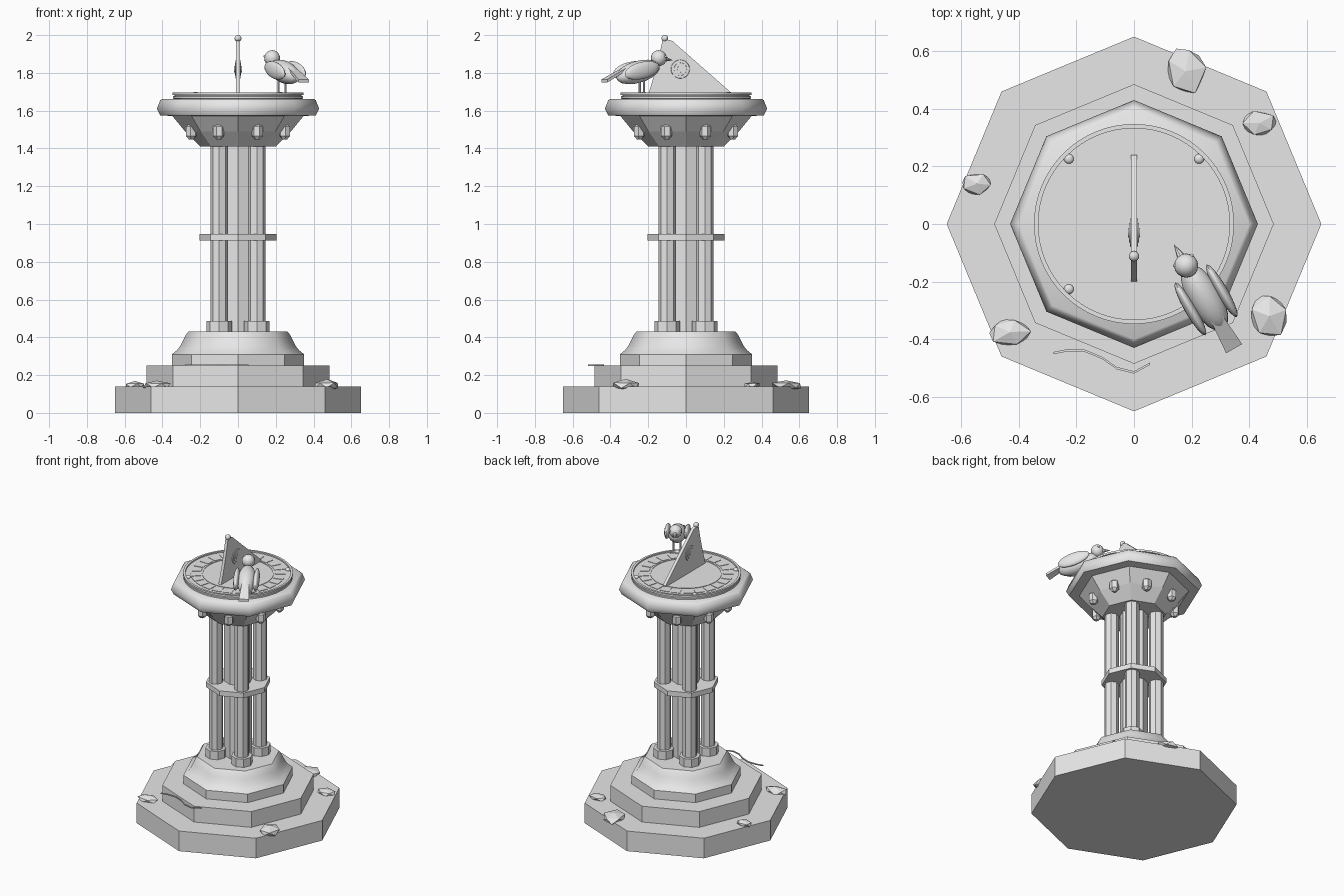
import bpy, bmesh, math, random
from mathutils import Vector, Matrix, Euler

if "Cube" in bpy.data.objects:
    bpy.data.objects.remove(bpy.data.objects["Cube"])

random.seed(4)
stone = bpy.data.materials.new("grey stone")
stone.diffuse_color = (0.8, 0.8, 0.8, 1)
stone.use_nodes = True
stone.node_tree.nodes["Principled BSDF"].inputs["Base Color"].default_value = stone.diffuse_color


def finish(name, bm, smooth=0):
    bmesh.ops.recalc_face_normals(bm, faces=bm.faces)
    me = bpy.data.meshes.new(name)
    bm.to_mesh(me)
    bm.free()
    me.materials.append(stone)
    ob = bpy.data.objects.new(name, me)
    bpy.context.collection.objects.link(ob)
    if smooth:
        bpy.ops.object.select_all(action='DESELECT')
        ob.select_set(True)
        bpy.context.view_layer.objects.active = ob
        bpy.ops.object.shade_smooth_by_angle(angle=math.radians(smooth))
    return ob


def lathe(name, profile, sides, smooth=0, at=(0, 0), turn=0):
    """Capped solid of revolution from (radius, height) pairs."""
    bm = bmesh.new()
    rings = []
    for r, z in profile:
        rings.append([bm.verts.new((at[0] + r * math.cos(turn + math.tau * i / sides),
                                    at[1] + r * math.sin(turn + math.tau * i / sides), z))
                      for i in range(sides)])
    for a, b in zip(rings, rings[1:]):
        for i in range(sides):
            j = (i + 1) % sides
            bm.faces.new((a[i], a[j], b[j], b[i]))
    bm.faces.new(rings[0])
    bm.faces.new(rings[-1])
    return finish(name, bm, smooth)


def ellipsoid(name, pos, size, rot=None, smooth=60, seg=16):
    bm = bmesh.new()
    m = Matrix.Translation(pos) @ (rot or Matrix()) @ Matrix.Diagonal((*size, 1))
    bmesh.ops.create_uvsphere(bm, u_segments=seg, v_segments=seg * 5 // 8, radius=1, matrix=m)
    return finish(name, bm, smooth)


def rod(name, a, b, r1, r2, sides=8, smooth=0):
    a, b = Vector(a), Vector(b)
    d = b - a
    bm = bmesh.new()
    m = Matrix.Translation((a + b) / 2) @ d.to_track_quat('Z', 'Y').to_matrix().to_4x4()
    bmesh.ops.create_cone(bm, cap_ends=True, segments=sides, radius1=r1, radius2=r2,
                          depth=d.length, matrix=m)
    return finish(name, bm, smooth)


def prism(name, outline, place, thick):
    """Extrude a 2D outline symmetrically; place(u, v, w) gives the 3D point."""
    bm = bmesh.new()
    a = [bm.verts.new(place(u, v, -thick / 2)) for u, v in outline]
    b = [bm.verts.new(place(u, v, thick / 2)) for u, v in outline]
    n = len(a)
    for i in range(n):
        bm.faces.new((a[i], a[(i + 1) % n], b[(i + 1) % n], b[i]))
    bm.faces.new(a)
    bm.faces.new(b)
    return finish(name, bm)


# Stepped octagonal base
lathe("base_lower_step", [(0.65, 0), (0.65, 0.14)], 8)
lathe("base_upper_step", [(0.485, 0.14), (0.485, 0.25)], 8)
lathe("plinth", [(0.35, 0.25), (0.35, 0.31)], 8)
lathe("plinth_bell", [(0.35, 0.31), (0.325, 0.33), (0.305, 0.355), (0.29, 0.385),
                      (0.275, 0.415), (0.262, 0.43)], 8, 50)

# Clustered shaft with collar
lathe("shaft_core", [(0.09, 0.43), (0.09, 1.42)], 8)
for sx in (-1, 1):
    for sy in (-1, 1):
        p = (0.1 * sx, 0.1 * sy)
        lathe("column", [(0.046, 0.43), (0.046, 1.42)], 8, at=p)
        lathe("column_foot", [(0.067, 0.43), (0.067, 0.487)], 8, at=p)
lathe("collar", [(0.205, 0.912), (0.205, 0.947)], 8)

# Flared capital with studs, and the table on top
lathe("capital", [(0.2, 1.41), (0.28, 1.49), (0.35, 1.575)], 8)
for k in range(8):
    t = math.radians(22.5 + 45 * k)
    lathe("capital_stud", [(0.014, 1.448), (0.03, 1.466), (0.03, 1.516), (0.014, 1.53)], 6,
          at=(0.268 * math.cos(t), 0.268 * math.sin(t)), turn=t)
lathe("table", [(0.35, 1.572), (0.412, 1.575), (0.43, 1.61), (0.412, 1.655), (0.4, 1.663)], 8, 50)

# Round dial with raised rim, rings, hour plates and rivets
lathe("dial", [(0.335, 1.66), (0.345, 1.665), (0.345, 1.675), (0.335, 1.68), (0.335, 1.686)], 64, 30)


def ring(name, r0, r1, z0, z1, seg=64):
    bm = bmesh.new()
    loops = [[bm.verts.new((r * math.cos(math.tau * i / seg), r * math.sin(math.tau * i / seg), z))
              for i in range(seg)] for r, z in ((r0, z0), (r1, z0), (r1, z1), (r0, z1))]
    for k in range(4):
        a, b = loops[k], loops[(k + 1) % 4]
        for i in range(seg):
            j = (i + 1) % seg
            bm.faces.new((a[i], a[j], b[j], b[i]))
    finish(name, bm, 30)


ring("dial_rim", 0.332, 0.347, 1.682, 1.695)
ring("dial_inner_ring", 0.221, 0.226, 1.684, 1.689)
for k in range(24):
    c, h = math.tau * (k + 0.5) / 24, math.tau / 24 * 0.38
    pts = [(r * math.cos(a), r * math.sin(a)) for r, a in
           ((0.236, c - h), (0.3, c - h), (0.3, c + h), (0.236, c + h))]
    prism("hour_plate", pts, lambda u, v, w: (u, v, 1.6865 + w), 0.005)
for sx in (-1, 1):
    for sy in (-1, 1):
        ellipsoid("rivet", (0.226 * sx, 0.226 * sy, 1.688), (0.017, 0.017, 0.012))

# Gnomon blade with medallion and ball finial
blade = [(0.24, 1.685), (0.24, 1.695), (-0.045, 1.945), (-0.07, 1.968), (-0.1, 1.977),
         (-0.125, 1.97), (-0.14, 1.9), (-0.16, 1.82), (-0.18, 1.75), (-0.2, 1.685)]
prism("gnomon", blade, lambda u, v, w: (w, u, v), 0.02)
for s in (-1, 1):
    for r, x in ((0.052, 0.014), (0.036, 0.017), (0.018, 0.02)):
        rod("medallion", (0.005 * s, -0.03, 1.82), (x * s, -0.03, 1.82), r, r * 0.93, 20, 30)
ellipsoid("finial", (0, -0.112, 1.983), (0.018, 0.018, 0.018))

# Bird: local frame has +x forward, +y to its left
yaw = Matrix.Rotation(math.radians(120), 4, 'Z')
bird = Matrix.Translation((0.245, -0.255, 1.805)) @ yaw


def pitched(deg):
    return yaw @ Matrix.Rotation(math.radians(-deg), 4, 'Y')


def bp(x, y, z):
    return bird @ Vector((x, y, z))


ellipsoid("bird_body", bp(0, 0, 0), (0.135, 0.058, 0.058), pitched(14))
ellipsoid("bird_head", bp(0.128, 0, 0.073), (0.042, 0.042, 0.042))
rod("bird_beak", bp(0.16, 0, 0.07), bp(0.212, 0, 0.062), 0.016, 0.001, 8)
for s in (-1, 1):
    ellipsoid("bird_wing", bp(-0.01, 0.063 * s, 0.008), (0.108, 0.02, 0.045), pitched(12))
    ellipsoid("bird_eye", bp(0.148, 0.034 * s, 0.082), (0.007, 0.007, 0.007), seg=8)
    rod("bird_leg", bp(0.025, 0.022 * s, -0.04), bp(0.025, 0.022 * s, -0.115), 0.006, 0.006, 6)
    for a in (-0.018, 0, 0.018):
        rod("bird_toe", bp(0.02, 0.022 * s, -0.114), bp(0.055, 0.022 * s + a, -0.115), 0.005, 0.004, 5)
tail = [(-0.08, -0.022), (-0.205, -0.032), (-0.205, 0.032), (-0.08, 0.022)]
prism("bird_tail", tail, lambda u, v, w: bp(u, v, w + 0.015 + 0.5 * (u + 0.08)), 0.016)

# Scattered faceted rocks on the lower step
for x, y, a, b, h in ((0.18, 0.53, 0.075, 0.09, 0.03), (0.435, 0.35, 0.062, 0.046, 0.022),
                      (-0.545, 0.14, 0.058, 0.04, 0.022), (-0.43, -0.375, 0.08, 0.055, 0.026),
                      (0.47, -0.32, 0.072, 0.085, 0.032)):
    bm = bmesh.new()
    bmesh.ops.create_icosphere(bm, subdivisions=1, radius=1)
    turn = Euler((0, 0, random.uniform(0, 6))).to_matrix()
    for v in bm.verts:
        p = turn @ v.co * random.uniform(0.85, 1.12)
        v.co = (x + p.x * a, y + p.y * b, 0.145 + p.z * h)
    finish("rock", bm)

# Thin twig lying along the front of the upper step
path = [(-0.28, -0.448), (-0.23, -0.438), (-0.17, -0.44), (-0.11, -0.465), (-0.06, -0.5),
        (0, -0.515), (0.055, -0.485)]
strip = [(x, y - 0.004) for x, y in path] + [(x, y + 0.004) for x, y in reversed(path)]
prism("twig", strip, lambda u, v, w: (u, v, 0.252 + w), 0.007)
